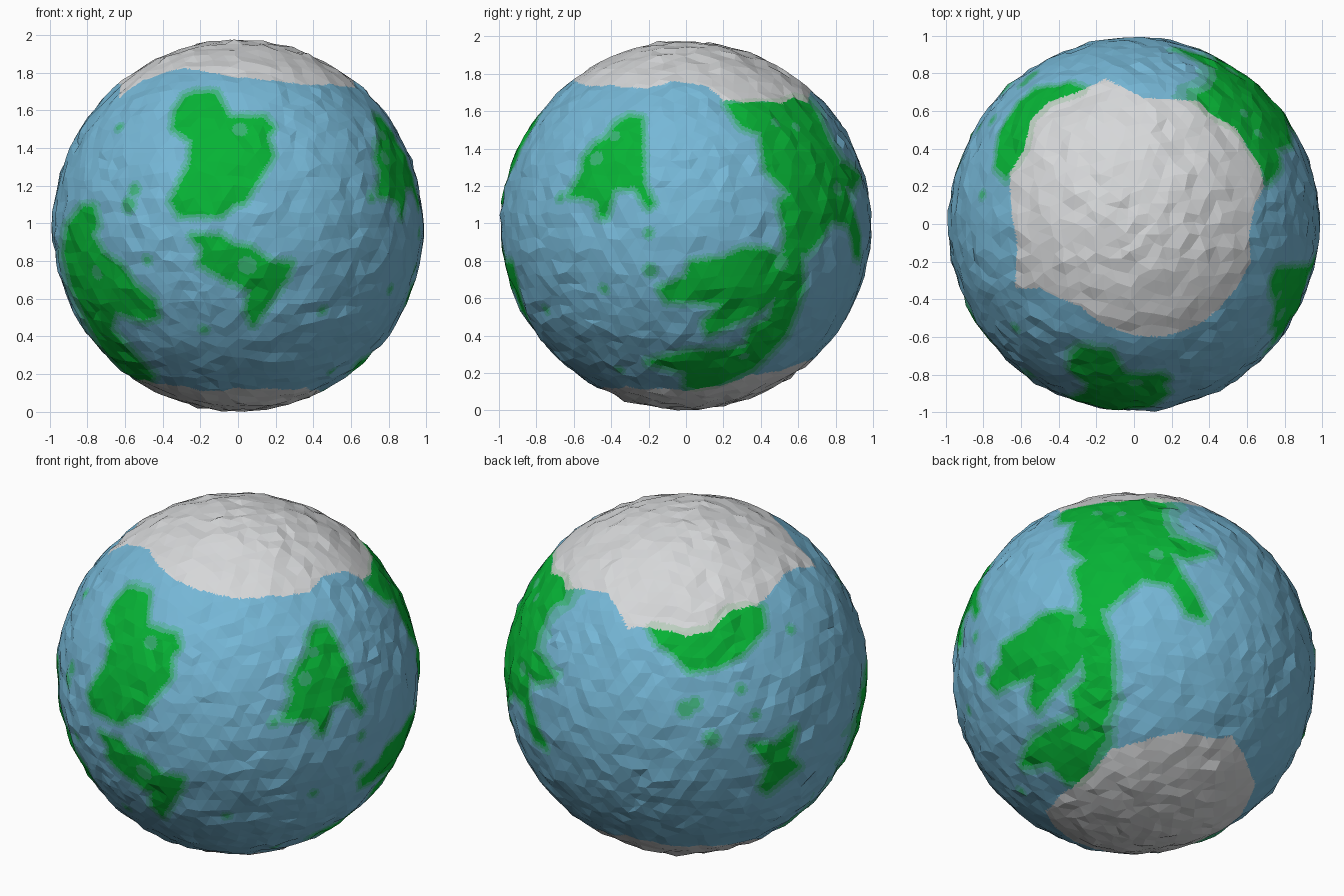
import bpy
import bmesh
import math
import random
from mathutils import Vector

random.seed(4)
cube = bpy.data.objects.get("Cube")
if cube:
    bpy.data.objects.remove(cube, do_unlink=True)


# ---------- Materials ----------
def mix(first, second, amount):
    return tuple(a + (b - a) * amount for a, b in zip(first, second))


ocean = (0.18, 0.475, 0.675)
land = (0.002, 0.45, 0.036)
ice = (0.67, 0.68, 0.69)
colours = {
    "ocean_blue": ocean,
    "land_green": land,
    "coast_green": mix(land, ocean, 0.28),
    "shallow_teal": mix(land, ocean, 0.65),
    "hill_green": mix(land, ocean, 0.2),
    "ice_white": ice,
    "frost_green": mix(ice, land, 0.25),
}
slot = {name: index for index, name in enumerate(colours)}


def make_material(name, colour):
    material = bpy.data.materials.new(name)
    material.use_nodes = True
    rgba = (*colour, 1.0)
    material.diffuse_color = rgba
    shader = material.node_tree.nodes["Principled BSDF"]
    shader.inputs["Base Color"].default_value = rgba
    shader.inputs["Roughness"].default_value = 0.8
    return material


# ---------- Projection planes on which the map outlines are drawn ----------
def plane_facing(x, y, elevation):
    """Right, up and outward axes of a plane facing a horizontal heading."""
    flat = Vector((x, y, 0)).normalized()
    tilt = math.radians(elevation)
    outward = flat * math.cos(tilt) + Vector((0, 0, math.sin(tilt)))
    right = Vector((-flat.y, flat.x, 0))
    return right, outward.cross(right), outward


X, Y, Z = Vector((1, 0, 0)), Vector((0, 1, 0)), Vector((0, 0, 1))
front = plane_facing(0, -1, 0)
side = plane_facing(1, 0, 0)
north = (X, Y, Z)
south = (X, Y, -Z)
rear_upper = plane_facing(-0.564, 0.826, 26)
rear_lower = plane_facing(0.64, 0.77, -30)


class Outline:
    """A closed outline, in hundredths, projected onto one side of the globe."""

    def __init__(self, plane, points):
        self.right, self.up, self.outward = plane
        self.points = [(u / 100, v / 100) for u, v in points]
        us, vs = zip(*self.points)
        self.box = min(us), max(us), min(vs), max(vs)

    def distance(self, p, margin=0.05):
        """Signed distance to the outline, negative inside."""
        if p.dot(self.outward) < 0:
            return 1.0
        u, v = p.dot(self.right), p.dot(self.up)
        left, right, low, high = self.box
        if not (left - margin < u < right + margin and low - margin < v < high + margin):
            return 1.0
        inside, nearest = False, 1.0
        for (au, av), (bu, bv) in zip(self.points, self.points[1:] + self.points[:1]):
            if (av > v) != (bv > v) and u < au + (bu - au) * (v - av) / (bv - av):
                inside = not inside
            du, dv = bu - au, bv - av
            t = ((u - au) * du + (v - av) * dv) / (du * du + dv * dv)
            t = min(1.0, max(0.0, t))
            nearest = min(nearest, math.hypot(u - au - t * du, v - av - t * dv))
        return -nearest if inside else nearest


class Spot:
    """A round patch given by its projected centre and radius."""

    def __init__(self, plane, u, v, radius):
        right, up, outward = plane
        u, v = u / 100, v / 100
        depth = math.sqrt(max(0.0, 0.97 - u * u - v * v))
        self.centre = right * u + up * v + outward * depth
        self.radius = radius / 100

    def distance(self, p):
        return (p - self.centre).length - self.radius


# ---------- Ice caps ----------
north_cap = Outline(north, [
    (-15, 77), (-5, 72), (5, 67), (25, 66), (35, 65), (40, 59), (54, 51), (60, 41),
    (67, 31), (69, 20), (64, 10), (61, -6), (62, -20), (55, -33), (45, -45), (35, -53),
    (25, -57), (15, -60), (0, -59), (-15, -54), (-20, -51), (-28, -44), (-40, -39),
    (-50, -34), (-63, -34), (-62, -10), (-65, 5), (-66, 27), (-58, 40), (-55, 55),
    (-45, 65), (-30, 70)])
south_cap = Outline(south, [
    (43, -10), (45, 10), (45, 35), (33, 53), (20, 64), (5, 67), (-10, 71), (-25, 64),
    (-47, 47), (-59, 20), (-55, 0), (-50, -22), (-30, -40), (-20, -40), (0, -47),
    (20, -42), (36, -32), (40, -20)])
caps = [north_cap, south_cap]

# ---------- Continents ----------
front_upper_land = Outline(front, [
    (-33, 60), (-28, 68), (-23, 70), (-12, 70), (-5, 57), (14, 57), (18, 52), (15, 47),
    (18, 37), (3, 13), (-2, 12), (-9, 6), (-31, 6), (-35, 13), (-25, 33), (-24, 45),
    (-34, 52)])
front_lower_land = Outline(front, [
    (-24, -6), (-10, -6), (-2, -11), (6, -12), (17, -20), (28, -20), (25, -28),
    (8, -52), (5, -45), (7, -34), (-6, -28), (-20, -20), (-18, -12)])
front_edge_land = Outline(front, [
    (-82, 10), (-77, 10), (-75, 0), (-78, -5), (-72, -15), (-62, -22), (-55, -32),
    (-45, -40), (-43, -48), (-50, -50), (-65, -45), (-68, -55), (-45, -80),
    (-48, -84), (-60, -78), (-72, -65), (-80, -50), (-88, -32), (-92, -15), (-90, 0)])
side_small_land = Outline(side, [
    (-30, 58), (-24, 57), (-23, 22), (-18, 12), (-20, 10), (-27, 21), (-39, 20),
    (-43, 5), (-46, 5), (-47, 13), (-56, 16), (-62, 16), (-55, 28), (-54, 36),
    (-47, 44), (-42, 46), (-37, 54)])
side_large_land = Outline(side, [
    (22, 65), (35, 66), (50, 66), (60, 70), (65, 66), (70, 60), (76, 45), (82, 35),
    (80, 15), (78, 3), (72, 0), (64, -15), (55, -14), (53, 0), (50, 12), (56, 17),
    (43, 30), (40, 50), (30, 53)])
rear_arms_land = Outline(rear_lower, [
    (-20, 80), (9, 86), (14, 75), (26, 73), (42, 66), (29, 63), (19, 66), (25, 53),
    (31, 45), (38, 30), (29, 33), (20, 49), (4, 52), (-13, 38), (-30, 35), (-26, 51)])
side_lower_land = Outline(side, [
    (-14, -34), (0, -28), (3, -20), (20, -18), (30, -13), (42, -13), (50, -17),
    (55, -12), (61, -13), (62, -34), (58, -46), (53, -58), (44, -68), (36, -76),
    (20, -84), (8, -88), (0, -86), (0, -78), (-20, -73), (0, -68), (20, -67),
    (32, -65), (35, -55), (45, -50), (48, -38), (40, -45), (12, -58), (10, -52),
    (20, -42), (5, -40), (-10, -40)])
rear_polar_land = Outline(rear_upper, [
    (-19, 24), (3, 31), (17, 33), (28, 38), (42, 34), (43, 23), (31, 9), (17, 2),
    (3, 0), (-5, 9), (-14, 15)])
rear_island_land = Outline(rear_upper, [
    (37, -40), (50, -40), (60, -31), (56, -46), (62, -51), (45, -65), (42, -63),
    (47, -51)])
continents = [
    front_upper_land, front_lower_land, front_edge_land, side_small_land,
    side_large_land, rear_arms_land, side_lower_land, rear_polar_land,
    rear_island_land,
]

# ---------- Islands and pale hills ----------
islands = [
    Spot(front, -58, 11, 3), Spot(front, -55, 19, 2), Spot(front, -63, 52, 1),
    Spot(front, -48, -18, 1), Spot(front, -18, -55, 1), Spot(front, 45, -45, 1),
    Spot(front, 50, -77, 1), Spot(side, -20, -4, 1), Spot(side, -44, -34, 1),
    Spot(side, -19, -24, 2), Spot(side, -67, 15, 1), Spot(rear_upper, 1, -21, 3),
    Spot(rear_upper, 6, -18, 2), Spot(rear_upper, 15, -37, 3),
    Spot(rear_upper, 39, -24, 1), Spot(rear_upper, 31, -10, 1),
    Spot(rear_upper, 58, 23, 1),
]
hills = [
    Spot(front, 1, 51, 4), Spot(front, 5, -21, 5), Spot(front, -75, -25, 4),
    Spot(side, -48, 36, 4), Spot(side, -38, 48, 3), Spot(side, 48, 55, 3),
    Spot(side, 59, 53, 3), Spot(side, 51, -20, 4), Spot(side, 31, -70, 3),
    Spot(rear_lower, 12, 65, 4),
]


def colour_at(p):
    cap_edge = min(cap.distance(p) for cap in caps)
    shore = min(area.distance(p) for area in continents)
    if cap_edge < 0:
        return "frost_green" if cap_edge > -0.03 and shore < 0.02 else "ice_white"
    if shore < 0:
        return "hill_green" if any(h.distance(p) < 0 for h in hills) else "land_green"
    shore = min(shore, min(spot.distance(p) + 0.01 for spot in islands))
    if shore < 0.02:
        return "coast_green"
    return "shallow_teal" if shore < 0.04 else "ocean_blue"


# ---------- Faceted globe ----------
bm = bmesh.new()
bmesh.ops.create_icosphere(bm, subdivisions=5, radius=1.0)
for vert in bm.verts:
    jitter = Vector([random.uniform(-1, 1) for _ in range(3)]) * 0.016
    vert.co = (vert.co + jitter).normalized() * random.gauss(0.983, 0.005)
    vert.co.y *= 1.007

# Split the flat facets finely so the coastlines follow their outlines
bmesh.ops.subdivide_edges(bm, edges=bm.edges[:], cuts=4, use_grid_fill=True)
for face in bm.faces:
    face.smooth = False
    face.material_index = slot[colour_at(face.calc_center_median())]

# Rest the globe on the ground
lowest = min(v.co.z for v in bm.verts)
bmesh.ops.translate(bm, verts=bm.verts[:], vec=-Z * lowest)

mesh = bpy.data.meshes.new("globe")
bm.to_mesh(mesh)
bm.free()
for name, colour in colours.items():
    mesh.materials.append(make_material(name, colour))
globe = bpy.data.objects.new("globe", mesh)
bpy.context.collection.objects.link(globe)
